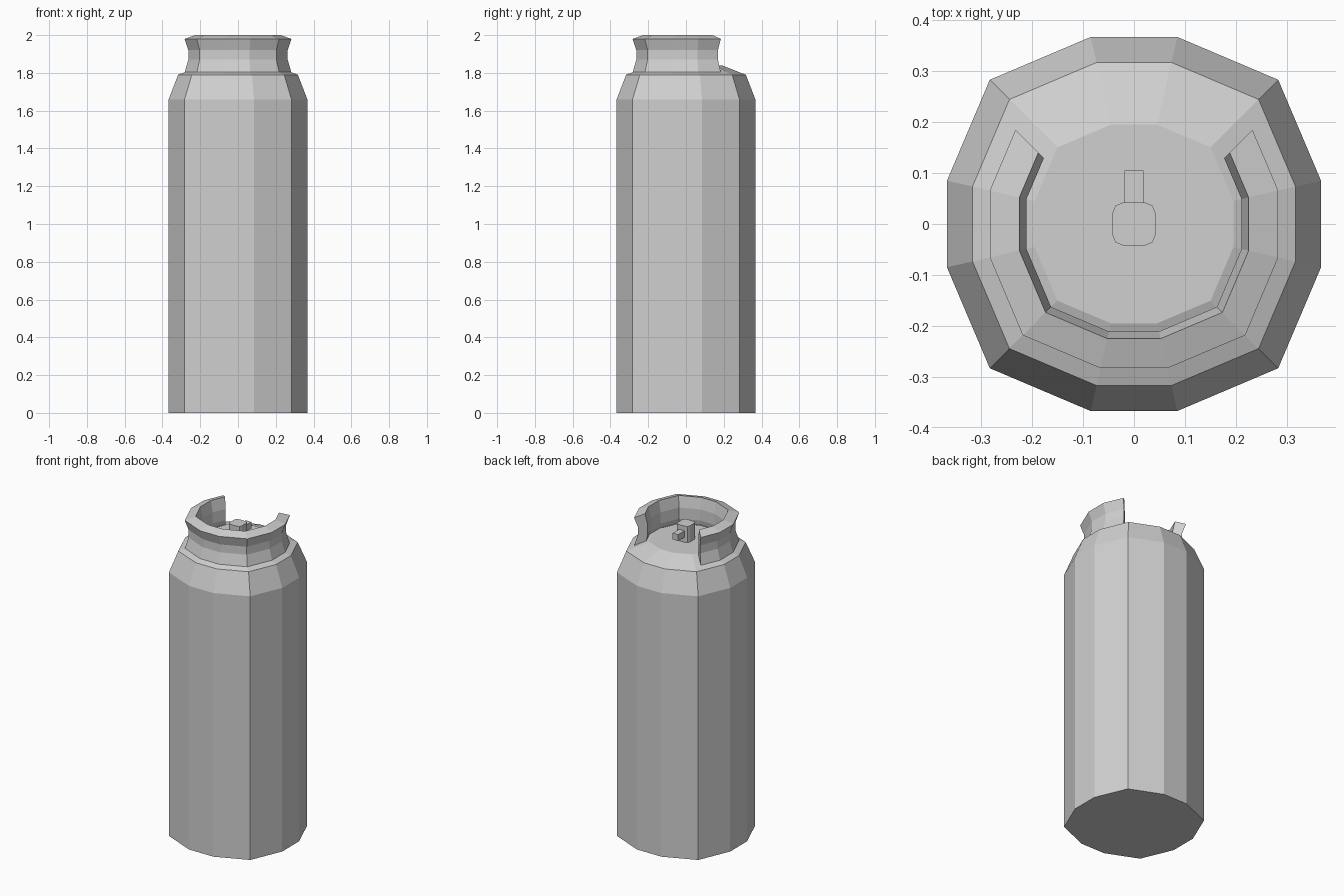
import bpy, bmesh
from mathutils import Vector

if "Cube" in bpy.data.objects:
    bpy.data.objects.remove(bpy.data.objects["Cube"])

COLOUR = (0.63, 0.63, 0.63, 1)
grey = bpy.data.materials.new("light grey metal")
grey.use_nodes = True
grey.diffuse_color = COLOUR
grey.node_tree.nodes["Principled BSDF"].inputs["Base Color"].default_value = COLOUR

# Twelve-sided outline: one quarter turned four times, clockwise from the back left corner
A, B, C = 0.367, 0.085, 0.283
quarter = [Vector((C, C)), Vector((A, B)), Vector((A, -B))]
outline = []
for turn in range(4):
    outline += quarter
    quarter = [Vector((p.y, -p.x)) for p in quarter]


def finish(name, bm):
    bmesh.ops.recalc_face_normals(bm, faces=bm.faces)
    mesh = bpy.data.meshes.new(name)
    bm.to_mesh(mesh)
    bm.free()
    mesh.materials.append(grey)
    bpy.context.collection.objects.link(bpy.data.objects.new(name, mesh))


def skin(name, rings):
    """Join neighbouring closed rings of points and cap both ends."""
    bm = bmesh.new()
    loops = [[bm.verts.new(p) for p in ring] for ring in rings]
    n = len(loops[0])
    for lo, hi in zip(loops, loops[1:]):
        for i in range(n):
            j = (i + 1) % n
            bm.faces.new((lo[i], lo[j], hi[j], hi[i]))
    bm.faces.new(loops[0])
    bm.faces.new(loops[-1])
    finish(name, bm)


def box(size, centre):
    bm = bmesh.new()
    bmesh.ops.create_cube(bm, size=1)
    bmesh.ops.scale(bm, vec=size, verts=bm.verts)
    bmesh.ops.translate(bm, vec=centre, verts=bm.verts)
    return bm


# Tank: outline scaled at each level (half width, height)
levels = [(A, 0), (A, 1.66), (0.317, 1.79), (0.195, 1.838)]
skin("tank_body", [[(*(p * w / A), z) for p in outline] for w, z in levels])

# Collar guard: closed section (half width, height) swept round the outline, open at the back
section = [(0.283, 1.8), (0.263, 1.87), (0.263, 1.92), (0.283, 1.98), (0.225, 2.0),
           (0.211, 1.93), (0.211, 1.86), (0.225, 1.795)]
GAP = 0.048


def collar_end(side):
    """Cut the collar diagonally, short of the back corner."""
    ring = []
    for w, z in section:
        s = w / A
        p = outline[1].lerp(outline[0], 1 - GAP / (s * (A - B))) * s
        ring.append((side * p.x, p.y, z))
    return ring


middle = [[(*(p * w / A), z) for w, z in section] for p in outline[1:9]]
skin("collar_guard", [collar_end(1)] + middle + [collar_end(-1)])

# Valve block with rounded upright edges
valve = box((0.084, 0.084, 0.13), (0, 0, 1.875))
upright = [e for e in valve.edges if abs(e.verts[0].co.z - e.verts[1].co.z) > 0.1]
bmesh.ops.bevel(valve, geom=upright, offset=0.02, segments=2, profile=0.5, affect='EDGES')
finish("valve_block", valve)

# Outlet at the back of the valve
finish("valve_outlet", box((0.038, 0.075, 0.04), (0, 0.0675, 1.89)))
